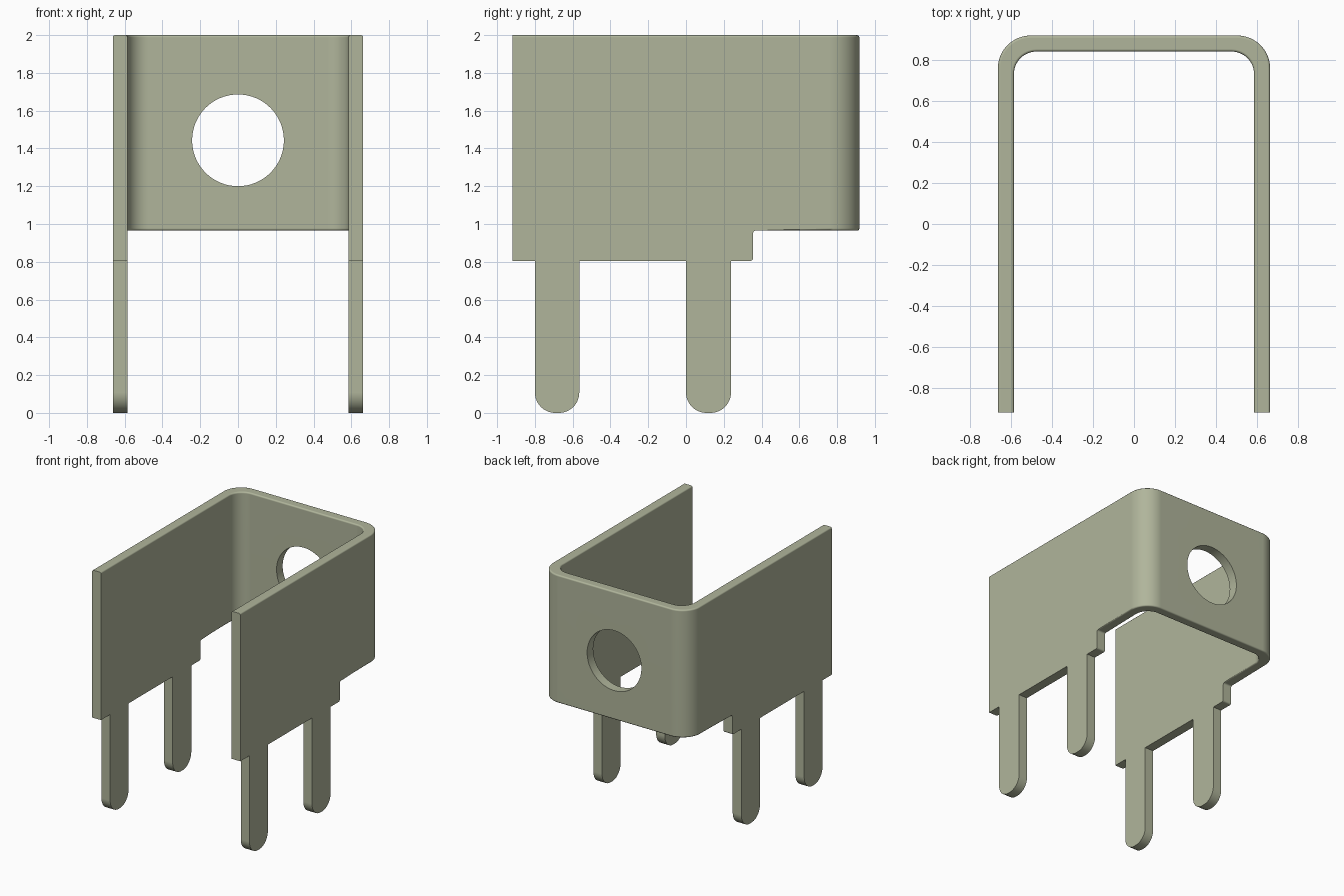
import bpy, bmesh, math

cube = bpy.data.objects.get("Cube")
if cube:
    bpy.data.objects.remove(cube, do_unlink=True)

TOP, BACK_Z, SIDE_Z = 2.0, 0.965, 0.805   # top edge, back lower edge, side lower edge
OUT_X, IN_X, END_Y = 0.663, 0.585, 0.918  # sheet outer / inner half width, half depth


def arc(cx, cy, r, a0, a1, n=12):
    """Points along an arc, angles in degrees."""
    angles = [math.radians(a0 + (a1 - a0) * i / n) for i in range(n + 1)]
    return [(cx + r * math.cos(a), cy + r * math.sin(a)) for a in angles]


def prism(name, points, place, direction):
    """Extrude a closed outline along a direction."""
    bm = bmesh.new()
    face = bm.faces.new([bm.verts.new(place(u, v)) for u, v in points])
    ext = bmesh.ops.extrude_face_region(bm, geom=[face])
    moved = [g for g in ext["geom"] if isinstance(g, bmesh.types.BMVert)]
    bmesh.ops.translate(bm, verts=moved, vec=direction)
    bmesh.ops.recalc_face_normals(bm, faces=bm.faces)
    mesh = bpy.data.meshes.new(name)
    bm.to_mesh(mesh)
    bm.free()
    obj = bpy.data.objects.new(name, mesh)
    bpy.context.collection.objects.link(obj)
    return obj


def leg(y0, y1, r=0.108):
    """Outline of a pin with a rounded tip, hanging below the side edge."""
    return ([(y0, SIDE_Z)] + arc(y0 + r, r, r, 180, 270)
            + arc(y1 - r, r, r, 270, 360) + [(y1, SIDE_Z)])


# Bent sheet: U outline seen from above
r_out, r_in = 0.16, 0.11
t = OUT_X - IN_X
outer = ([(OUT_X, -END_Y)] + arc(OUT_X - r_out, END_Y - r_out, r_out, 0, 90)
         + arc(r_out - OUT_X, END_Y - r_out, r_out, 90, 180) + [(-OUT_X, -END_Y)])
inner = ([(-IN_X, -END_Y)] + arc(r_in - IN_X, END_Y - t - r_in, r_in, 180, 90)
         + arc(IN_X - r_in, END_Y - t - r_in, r_in, 90, 0) + [(IN_X, -END_Y)])
bracket = prism("bracket", outer + inner, lambda x, y: (x, y, -0.1), (0, 0, TOP + 0.1))

# Side silhouette with pins and step
f = 0.014
side = ([(-1.1, SIDE_Z)] + leg(-0.80, -0.565) + leg(0.0, 0.238)
        + arc(0.355 - f, SIDE_Z + f, f, 270, 360, 4)
        + arc(0.355 + f, BACK_Z - f, f, 180, 90, 4)
        + [(1.1, BACK_Z), (1.1, 2.2), (-1.1, 2.2)])
silhouette = prism("side_cutter", side, lambda y, z: (-1, y, z), (2, 0, 0))

# Round hole in the back plate
hole = prism("hole_cutter", arc(0, 1.443, 0.243, 0, 354.375, 63),
             lambda x, z: (x, 0.6, z), (0, 0.6, 0))

for cutter, op in ((silhouette, "INTERSECT"), (hole, "DIFFERENCE")):
    cutter.hide_render = True
    mod = bracket.modifiers.new(cutter.name, "BOOLEAN")
    mod.object, mod.operation, mod.solver = cutter, op, "EXACT"

# Bake the cuts, then drop the cutters
bpy.context.view_layer.update()
graph = bpy.context.evaluated_depsgraph_get()
cut_mesh = bpy.data.meshes.new_from_object(bracket.evaluated_get(graph))
bracket.modifiers.clear()
bracket.data = cut_mesh
for cutter in (silhouette, hole):
    bpy.data.objects.remove(cutter, do_unlink=True)

# Soften the top edge and the lower edge of the back plate
bm = bmesh.new()
bm.from_mesh(bracket.data)
bmesh.ops.remove_doubles(bm, verts=bm.verts, dist=0.0002)


def on_rim(e):
    if len(e.link_faces) != 2 or e.calc_face_angle(0) < 1.0:
        return False
    if all(abs(v.co.z - TOP) < 1e-3 for v in e.verts):
        return not all(v.co.y < -END_Y + 1e-3 for v in e.verts)
    return all(abs(v.co.z - BACK_Z) < 1e-3 and v.co.y > 0.36 for v in e.verts)


bmesh.ops.bevel(bm, geom=[e for e in bm.edges if on_rim(e)], offset=0.012,
                offset_type="OFFSET", segments=3, profile=0.5, affect="EDGES")
bm.to_mesh(bracket.data)
bm.free()

# Single pale olive-grey metal
metal = bpy.data.materials.new("pale_olive_metal")
metal.use_nodes = True
color = (0.434, 0.462, 0.328, 1)
metal.diffuse_color = color
metal.node_tree.nodes["Principled BSDF"].inputs["Base Color"].default_value = color
bracket.data.materials.clear()
bracket.data.materials.append(metal)
for p in bracket.data.polygons:
    p.material_index = 0

# Smooth bends, crisp sheet edges
bpy.ops.object.select_all(action="DESELECT")
bracket.select_set(True)
bpy.context.view_layer.objects.active = bracket
bpy.ops.object.shade_smooth_by_angle(angle=math.radians(35))
weighted = bracket.modifiers.new("weighted_normals", "WEIGHTED_NORMAL")
weighted.keep_sharp = True
